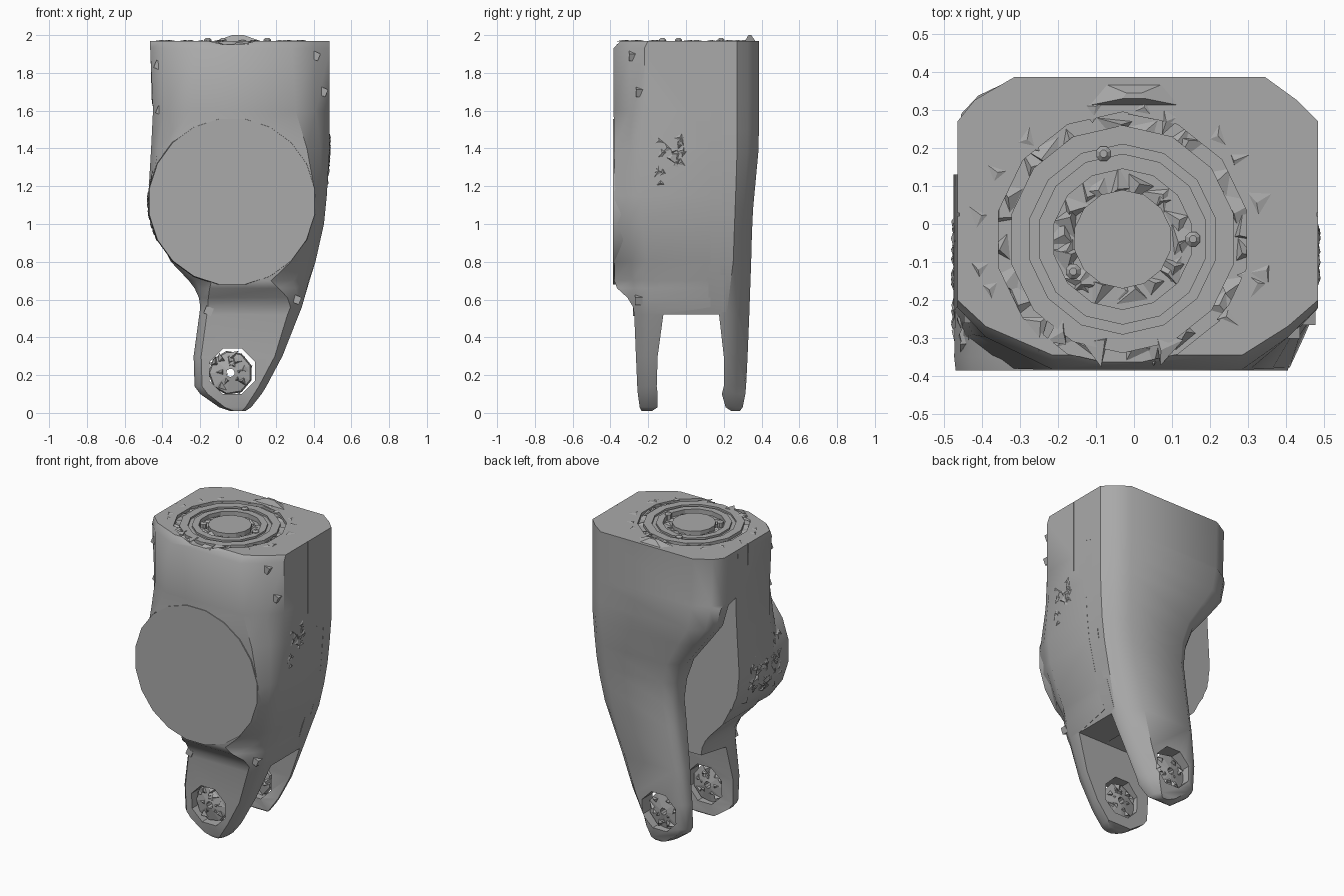
import bpy, bmesh, math, random
from mathutils import Vector, Matrix

random.seed(4)
if "Cube" in bpy.data.objects:
    bpy.data.objects.remove(bpy.data.objects["Cube"])

grey = bpy.data.materials.new("plain_grey")
grey.use_nodes = True
COL = (0.40, 0.40, 0.40, 1)
grey.diffuse_color = COL
grey.node_tree.nodes["Principled BSDF"].inputs["Base Color"].default_value = COL


def finish(name, bm, angle=None):
    bmesh.ops.recalc_face_normals(bm, faces=bm.faces)
    me = bpy.data.meshes.new(name)
    bm.to_mesh(me)
    bm.free()
    me.materials.append(grey)
    ob = bpy.data.objects.new(name, me)
    bpy.context.collection.objects.link(ob)
    if angle:
        activate(ob)
        bpy.ops.object.shade_smooth_by_angle(angle=math.radians(angle))
    return ob


def activate(ob):
    bpy.ops.object.select_all(action='DESELECT')
    ob.select_set(True)
    bpy.context.view_layer.objects.active = ob


def skin(bm, rings, caps=True):
    """Join equal rings of points; without caps the last ring joins the first."""
    vs = [[bm.verts.new(p) for p in r] for r in rings]
    n = len(vs[0])
    pairs = list(zip(vs, vs[1:])) + ([] if caps else [(vs[-1], vs[0])])
    for a, b in pairs:
        for i in range(n):
            bm.faces.new((a[i], a[(i + 1) % n], b[(i + 1) % n], b[i]))
    if caps:
        bm.faces.new(vs[0])
        bm.faces.new(vs[-1])


def lathe(bm, centre, profile, n, axis='Z', caps=True):
    """Revolve (radius, position) pairs around a line through the centre."""
    def pt(r, h, i):
        a = 2 * math.pi * (i + 0.5) / n
        u, v = r * math.cos(a), r * math.sin(a)
        return (centre[0] + u, centre[1] + v, h) if axis == 'Z' else (centre[0] + u, h, centre[1] + v)
    skin(bm, [[pt(r, h, i) for i in range(n)] for r, h in profile], caps)


def box(bm, c, size, rot=0):
    m = Matrix.Translation(c) @ Matrix.Rotation(rot, 4, 'Y') @ Matrix.Diagonal((*size, 1))
    bmesh.ops.create_cube(bm, size=1, matrix=m)


def shard(bm, p, normal, size, height):
    """Small irregular three-sided spike lying on a surface."""
    n = Vector(normal)
    u = n.orthogonal().normalized()
    w = n.cross(u)
    a0 = random.uniform(0, 6.28)
    base = [bm.verts.new(Vector(p) + size * random.uniform(0.5, 1.2) *
            (u * math.cos(a0 + k * 2.1) + w * math.sin(a0 + k * 2.1)) - n * 0.005) for k in range(3)]
    tip = bm.verts.new(Vector(p) + n * height + u * random.uniform(-size, size) * 0.5)
    bm.faces.new(base)
    for k in range(3):
        bm.faces.new((base[k], base[(k + 1) % 3], tip))


# Front half: z, left, right, inner y, side y, front y, left chamfer, right chamfer
front = [
    (1.97, -.465, .485, .13, -.20, -.345, .25, .20), (1.93, -.465, .485, .13, -.22, -.383, .25, .20),
    (1.60, -.450, .485, .13, -.22, -.383, .20, .18), (1.40, -.460, .485, .13, -.21, -.380, .12, .12),
    (1.15, -.475, .470, .13, -.23, -.378, .04, .06), (1.00, -.455, .455, .13, -.23, -.378, .05, .07),
    (0.80, -.355, .410, .13, -.21, -.378, .08, .13), (0.70, -.260, .375, .13, -.20, -.380, .12, .20),
    (0.66, -.230, .365, .13, -.20, -.365, .08, .15), (0.61, -.207, .352, .13, -.20, -.310, .05, .09),
    (0.56, -.200, .338, .13, -.20, -.280, .04, .06), (0.52, -.205, .322, -.12, -.20, -.274, .04, .06),
    (0.30, -.235, .235, -.15, -.20, -.265, .04, .04), (0.14, -.230, .150, -.155, -.20, -.258, .04, .04),
    (0.10, -.200, .125, -.15, -.20, -.255, .04, .04), (0.03, -.100, .070, -.15, -.20, -.245, .03, .03),
    (0.01, -.040, .040, -.18, -.20, -.235, .02, .02)]
# Back half: same layout towards +y, plus how far the left rim is set back
back = [
    (1.97, -.465, .485, .13, .27, .387, .15, .14, 0), (1.66, -.457, .485, .13, .27, .387, .15, .14, 0),
    (1.64, -.455, .485, .19, .27, .387, .15, .14, .02), (1.50, -.420, .485, .19, .27, .386, .14, .14, .03),
    (1.38, -.330, .485, .19, .27, .383, .12, .14, .03), (1.22, -.205, .475, .19, .265, .368, .09, .14, .02),
    (1.08, -.155, .463, .19, .26, .355, .08, .14, .02), (0.95, -.140, .443, .19, .255, .349, .07, .14, .025),
    (0.80, -.155, .410, .18, .25, .345, .06, .13, .035), (0.52, -.198, .322, .175, .215, .335, .05, .12, .065),
    (0.30, -.225, .235, .20, .22, .326, .05, .10, .055), (0.14, -.222, .150, .20, .22, .318, .05, .08, .045),
    (0.10, -.195, .125, .19, .22, .314, .04, .06, .04), (0.03, -.100, .070, .21, .23, .300, .03, .03, 0),
    (0.01, -.040, .040, .24, .25, .285, .02, .02, 0)]


def shell(name, rows):
    rings = []
    for z, l, r, yi, ys, yo, cl, cr, *shift in rows:
        m = ys + 0.48 * (yo - ys)
        d = sum(shift)
        rings.append([(r, yi, z), (r, ys, z), (r - .4 * cr, m, z), (r - cr, yo, z),
                      (l + cl, yo, z), (l + .3 * cl, m + .6 * d, z), (l, ys + d, z), (l, yi + d, z)])
    bm = bmesh.new()
    skin(bm, rings)
    return finish(name, bm, 42)


front_shell = shell("front_shell", front)
back_shell = shell("back_shell", back)

# Cutter: ring grooves in the top, pin holes through both legs, side seams
TOP, HUB = (-.03, -.04), (-.03, .22)
bm = bmesh.new()
for r0, r1, d in ((.13, .185, .03), (.225, .25, .012), (.30, .335, .02)):
    lathe(bm, TOP, [(r0, 1.97 - d), (r1, 1.97 - d), (r1, 2.1), (r0, 2.1)], 14, caps=False)
lathe(bm, HUB, [(.13, -.6), (.13, .6)], 8, 'Y')
for x in (.49, -.47):
    box(bm, (x, .025, 1.75), (.02, .007, .5))
cutter = finish("groove_cutter", bm)
cutter.hide_render = True
for ob in (front_shell, back_shell):
    mod = ob.modifiers.new("grooves", 'BOOLEAN')
    mod.operation, mod.solver, mod.object = 'DIFFERENCE', 'EXACT', cutter
    activate(ob)
    bpy.ops.object.modifier_apply(modifier=mod.name)
bpy.data.objects.remove(cutter)

# Side wall joining the halves, leaving the pocket open on the other side
bm = bmesh.new()
skin(bm, [[(x0, y0, z), (x1, y0, z), (x1, .21, z), (x0, .21, z)] for z, x0, x1, y0 in (
    (1.66, .15, .484, .12), (1.38, .15, .484, .12), (1.15, .15, .469, .12), (1.0, .15, .454, .12),
    (.8, .15, .409, .12), (.57, .15, .340, .12), (.52, .12, .321, -.12))])
finish("side_wall", bm, 28)

# Large round boss on the front
bm = bmesh.new()
lathe(bm, (-.032, 1.118), [(.443, -.386), (.447, -.35), (.444, -.2), (.438, .129)], 20, 'Y')
finish("round_boss", bm, 28)

# Pin hubs inside the leg holes
for name, y0, y1 in (("front_hub", -.235, -.165), ("back_hub", .215, .29)):
    bm = bmesh.new()
    lathe(bm, (-.04, .212), [(.022, y0), (.11, y0 + .02), (.118, y1 - .02), (.022, y1)], 9, 'Y', caps=False)
    for k in range(14):
        a, r = random.uniform(0, 6.28), random.uniform(.045, .10)
        for y, s in ((y0 + .015, -1), (y1 - .015, 1)):
            shard(bm, (-.04 + r * math.cos(a), y, .212 + r * math.sin(a)), (0, s, 0), .035, .02)
    finish(name, bm)

# Jagged detail in the top rings
bm = bmesh.new()
for r, size, z, count in ((.158, .045, 1.945, 22), (.32, .05, 1.955, 24), (.385, .06, 1.971, 18)):
    for k in range(count):
        a = 2 * math.pi * (k + random.random()) / count
        p = (TOP[0] + r * math.cos(a), TOP[1] + (.75 if r > .35 and a > math.pi else .9) * r * math.sin(a), z)
        shard(bm, p, (0, 0, 1), size, random.uniform(.003, .016) if z < 1.97 else .004)
finish("top_detail", bm)

# Bolts and a raised tab on the top
bm = bmesh.new()
for x, y in ((-.08, .185), (.155, -.04), (-.16, -.125)):
    lathe(bm, (x, y), [(.021, 1.94), (.021, 1.975), (.010, 1.985)], 8)
skin(bm, [[(-.13, .31, 1.965), (.13, .31, 1.965), (.08, .37, 1.965), (-.08, .37, 1.965)],
          [(-.03, .33, 2.0), (.03, .33, 2.0), (.02, .345, 2.0), (-.02, .345, 2.0)]])
finish("top_bolts", bm)

# Rough vents on both flanks
bm = bmesh.new()
for k in range(20):
    z = random.uniform(1.22, 1.46)
    shard(bm, (.4855 - max(0, 1.4 - z) * .06, -.08 + random.uniform(-.08, .07), z), (1, 0, 0), .045, .006)
for k in range(70):
    z = random.uniform(.92, 1.42)
    x = -.032 - math.sqrt(.444 ** 2 - (z - 1.118) ** 2)
    n = Vector((x + .032, 0, z - 1.118)).normalized()
    shard(bm, (x, random.uniform(-.32, 0), z), n, .04, .006)
finish("side_vents", bm)

# Small square pegs along the front edges
bm = bmesh.new()
for x, y, z in ((-.42, -.24, 1.84), (-.41, -.24, 1.6), (.41, -.28, 1.89),
                (.45, -.245, 1.7), (.31, -.25, .6), (-.155, -.26, .54)):
    box(bm, (x, y, z), (.042, .042, .042), .4)
finish("edge_pegs", bm)
